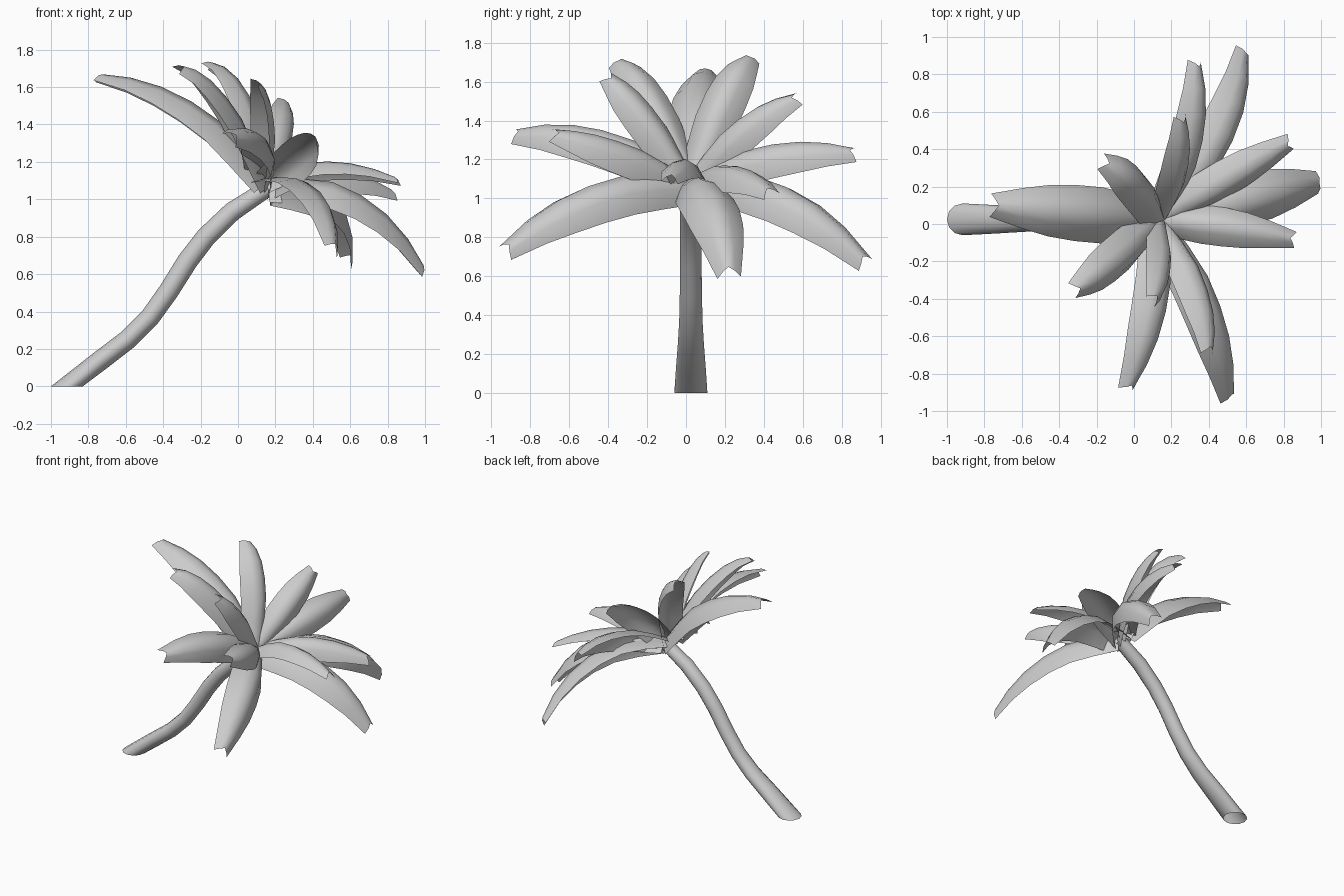
import bpy, bmesh, math
from mathutils import Vector

if "Cube" in bpy.data.objects:
    bpy.data.objects.remove(bpy.data.objects["Cube"])


def finish(name, rows, closed=False, cap=False):
    """Skin a grid of points into a smooth mesh object."""
    bm = bmesh.new()
    grid = [[bm.verts.new(p) for p in row] for row in rows]
    n = len(grid[0])
    for r0, r1 in zip(grid, grid[1:]):
        for i in range(n if closed else n - 1):
            j = (i + 1) % n
            bm.faces.new((r0[i], r0[j], r1[j], r1[i]))
    if cap:
        bm.faces.new(grid[-1])
        bmesh.ops.recalc_face_normals(bm, faces=bm.faces)
    for f in bm.faces:
        f.smooth = len(f.verts) == 4
    mesh = bpy.data.meshes.new(name)
    bm.to_mesh(mesh)
    bm.free()
    obj = bpy.data.objects.new(name, mesh)
    bpy.context.collection.objects.link(obj)
    return obj


# Leaning trunk: (x, z, half width across y, half thickness)
trunk = [(-0.915, 0, .085, .085), (-0.74, .135, .076, .054), (-0.59, .25, .067, .053),
         (-0.47, .37, .06, .053), (-0.37, .51, .057, .054), (-0.27, .67, .055, .055),
         (-0.17, .80, .055, .054), (-0.03, .935, .055, .052), (0.16, 1.06, .05, .045)]
rows = []
for k, (x, z, ry, rn) in enumerate(trunk):
    a, b = trunk[max(k - 1, 0)], trunk[min(k + 1, len(trunk) - 1)]
    t = Vector((b[0] - a[0], 0, b[1] - a[1])).normalized()
    side = Vector((t.z, 0, -t.x)) if k else Vector((1, 0, 0))
    rows.append([Vector((x, .025, z)) + side * (rn * math.cos(q)) + Vector((0, ry * math.sin(q), 0))
                 for q in (math.tau * i / 12 for i in range(12))])
finish("trunk", rows, closed=True, cap=True)

# Fronds: middle point, tip point, greatest width
fronds = [
    ((-.28, .06, 1.47), (-.745, .10, 1.65), .30),
    ((-.10, -.20, 1.52), (-.31, -.35, 1.70), .23),
    ((.02, .20, 1.53), (-.155, .33, 1.72), .23),
    ((.15, -.23, 1.43), (.105, -.40, 1.62), .20),
    ((.24, .30, 1.36), (.255, .565, 1.515), .21),
    ((.11, -.45, 1.29), (-.03, -.875, 1.33), .25),
    ((.34, -.36, 1.24), (.40, -.675, 1.33), .22),
    ((.31, .45, 1.22), (.335, .86, 1.235), .23),
    ((.47, .48, 1.00), (.59, .915, .68), .26),
    ((.50, .23, 1.12), (.83, .43, 1.03), .22),
    ((.48, -.01, 1.16), (.85, -.08, 1.10), .21),
    ((.63, .13, .97), (.985, .22, .62), .29),
    ((.40, -.47, 1.00), (.51, -.92, .74), .27),
]
base = Vector((.15, .02, 1.08))
axis = Vector((.72, 0, .70))
profile = [.68, .88, 1, 1, .92, .72, .42]
for k, (m, e, w) in enumerate(fronds):
    m, e = Vector(m), Vector(e)
    c = 2 * m - (base + e) / 2
    rows = []
    for i, p in enumerate(profile):
        t = i / (len(profile) - 1)
        pos = base * (1 - t) ** 2 + c * (2 * t * (1 - t)) + e * t * t
        tan = ((c - base) * (1 - t) + (e - c) * t).normalized()
        nrm = (axis - tan * axis.dot(tan)).normalized()
        side = tan.cross(nrm)
        hw, h = w * p / 2, w * p * (.48 - .14 * t)
        lift = .5 - .3 * max(0, 1 - 3 * t)  # bases fold down around the crown
        row = []
        for u in (-1, -.5, 0, .5, 1):
            q = pos + side * (u * hw) + nrm * (h * (lift - u * u))
            if t == 1:  # notched tip
                q += tan * (.02 * (2 * abs(u) - 1))
            row.append(q)
        rows.append(row)
    finish("frond_%02d" % (k + 1), rows)
